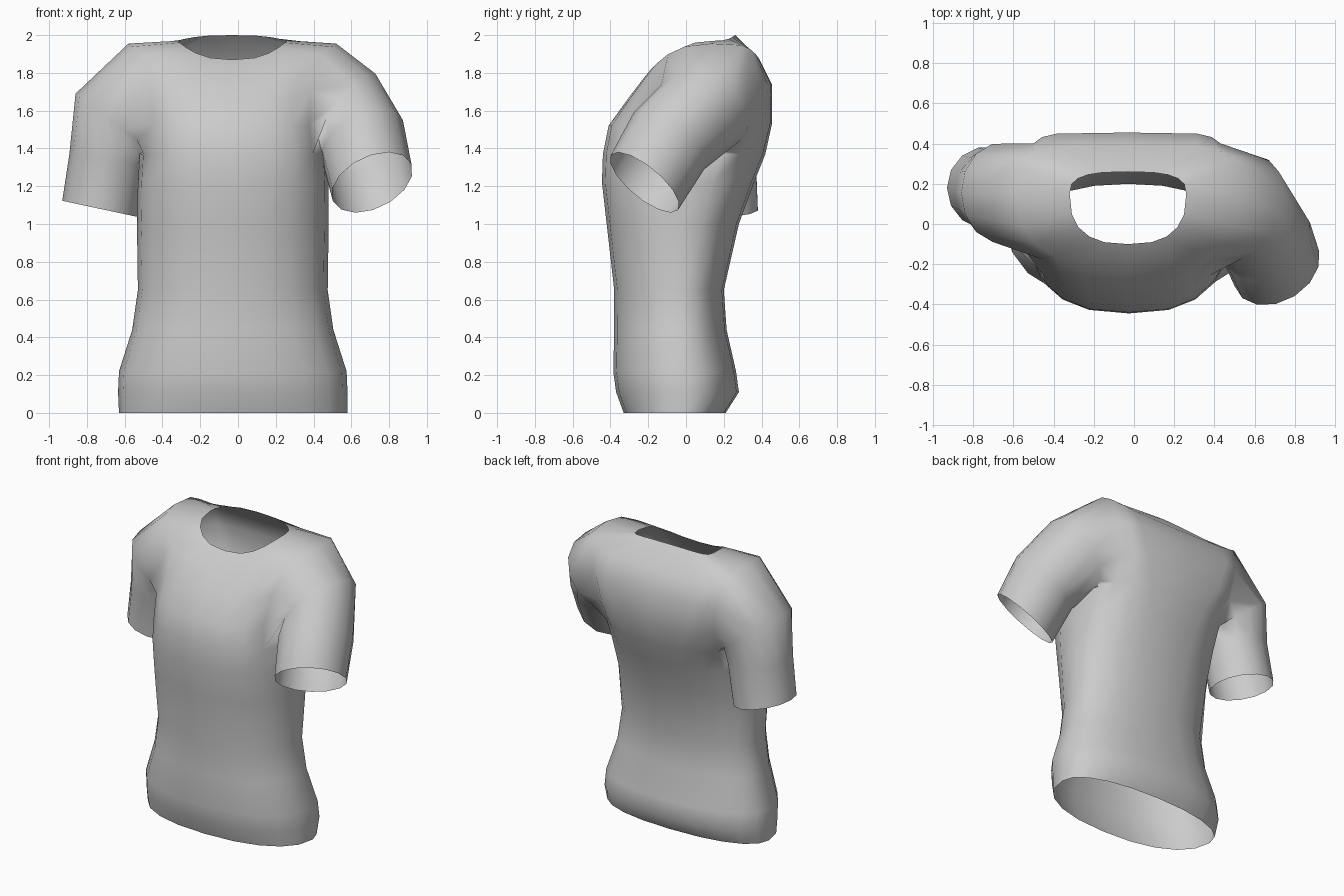
import bpy, bmesh
from math import cos, sin, pi, copysign
from mathutils import Vector

cube = bpy.data.objects.get("Cube")
if cube:
    bpy.data.objects.remove(cube, do_unlink=True)

SIDES = 20          # columns around the body
ARM_LOW, ARM_TOP, ARM_HALF = 7, 10, 2   # armhole rows and half width in columns
CHEST_ROUND = 0.77  # the front is never boxier than this

# Fabric colour
cloth = bpy.data.materials.new("grey_cloth")
cloth.use_nodes = True
grey = (0.6, 0.6, 0.6, 1)
cloth.diffuse_color = grey
cloth.node_tree.nodes["Principled BSDF"].inputs["Base Color"].default_value = grey

# Body sections: right x, left x, front y, side y, back y,
# front z, side z, back z, roundness (1 is an ellipse, lower is boxier)
SECTIONS = [
    (-.63, .58, -.33, -.01, .21, 0, 0, 0, .88),
    (-.635, .58, -.37, 0, .28, .11, .11, .11, .88),
    (-.63, .575, -.385, -.01, .265, .22, .22, .22, .88),
    (-.56, .505, -.38, -.02, .215, .44, .44, .44, .9),
    (-.53, .475, -.38, -.02, .2, .65, .65, .65, .92),
    (-.535, .48, -.42, -.02, .28, 1, 1, 1, .87),
    (-.53, .48, -.445, 0, .36, 1.22, 1.22, 1.22, .8),
    (-.52, .47, -.44, .02, .42, 1.37, 1.37, 1.37, .7),
    (-.52, .45, -.41, .05, .455, 1.52, 1.53, 1.53, .45),
    (-.53, .46, -.31, .09, .455, 1.66, 1.73, 1.74, .3),
    (-.58, .52, -.21, .13, .39, 1.79, 1.955, 1.87, .4),
    (-.32, .26, -.1, .15, .26, 1.87, 1.97, 2, .7),
]

# Sleeve sections: centre, direction, radius
LEFT_SLEEVE = [
    ((.57, .08, 1.59), (.75, -.25, -.6), .26),
    ((.66, -.09, 1.44), (.4, -.58, -.7), .24),
    ((.71, -.22, 1.22), (.36, -.6, -.72), .23),
]
RIGHT_SLEEVE = [
    ((-.66, .155, 1.54), (-.6, 0, -.8), .25),
    ((-.685, .165, 1.34), (-.15, 0, -.99), .21),
    ((-.73, .18, 1.08), (-.21, 0, -.98), .205),
]

bm = bmesh.new()


def rounded(v, power):
    return copysign(abs(v) ** power, v)


def body_ring(section):
    xr, xl, yf, ys, yb, zf, zs, zb, roundness = section
    mid, half = (xr + xl) / 2, (xl - xr) / 2
    ring = []
    for i in range(SIDES):
        c, s = cos(2 * pi * i / SIDES), sin(2 * pi * i / SIDES)
        if s > 0:
            y_end, z_end, power = yb, zb, roundness
        else:
            y_end, z_end, power = yf, zf, max(CHEST_ROUND, roundness)
        x = mid + half * rounded(c, power)
        y = ys + (y_end - ys) * abs(rounded(s, power))
        z = zs + (z_end - zs) * s * s
        ring.append(bm.verts.new((x, y, z)))
    return ring


rings = [body_ring(s) for s in SECTIONS]


def in_armhole(row, col):
    if not ARM_LOW <= row < ARM_TOP:
        return False
    return any((col - c + ARM_HALF) % SIDES < 2 * ARM_HALF for c in (0, SIDES // 2))


# Body, left open at hem, neck and armholes
for row in range(len(rings) - 1):
    a, b = rings[row], rings[row + 1]
    for i in range(SIDES):
        if not in_armhole(row, i):
            j = (i + 1) % SIDES
            bm.faces.new((a[i], a[j], b[j], b[i]))


def add_sleeve(side, sections):
    """Extend the armhole edge outwards through the sleeve sections."""
    centre = 0 if side > 0 else SIDES // 2
    h = ARM_HALF
    path = [(ARM_TOP, k) for k in range(h)]
    path += [(r, h) for r in range(ARM_TOP, ARM_LOW, -1)]
    path += [(ARM_LOW, k) for k in range(h, -h, -1)]
    path += [(r, -h) for r in range(ARM_LOW, ARM_TOP)]
    path += [(ARM_TOP, k) for k in range(-h, 0)]
    prev = [rings[r][(centre + side * k) % SIDES] for r, k in path]
    n = len(prev)
    for pos, direction, radius in sections:
        turn = Vector((side, 0, 0)).rotation_difference(Vector(direction))
        up, back = turn @ Vector((0, 0, 1)), turn @ Vector((0, 1, 0))
        ring = []
        for k in range(n):
            t = 2 * pi * k / n
            ring.append(bm.verts.new(Vector(pos) + radius * (up * cos(t) + back * sin(t))))
        for k in range(n):
            m = (k + 1) % n
            quad = [prev[k], ring[k], ring[m], prev[m]]
            bm.faces.new(quad if side > 0 else quad[::-1])
        prev = ring


add_sleeve(1, LEFT_SLEEVE)
add_sleeve(-1, RIGHT_SLEEVE)

# Finished garment
for f in bm.faces:
    f.smooth = True
mesh = bpy.data.meshes.new("shirt")
bm.to_mesh(mesh)
bm.free()
mesh.materials.append(cloth)
shirt = bpy.data.objects.new("shirt", mesh)
bpy.context.collection.objects.link(shirt)
